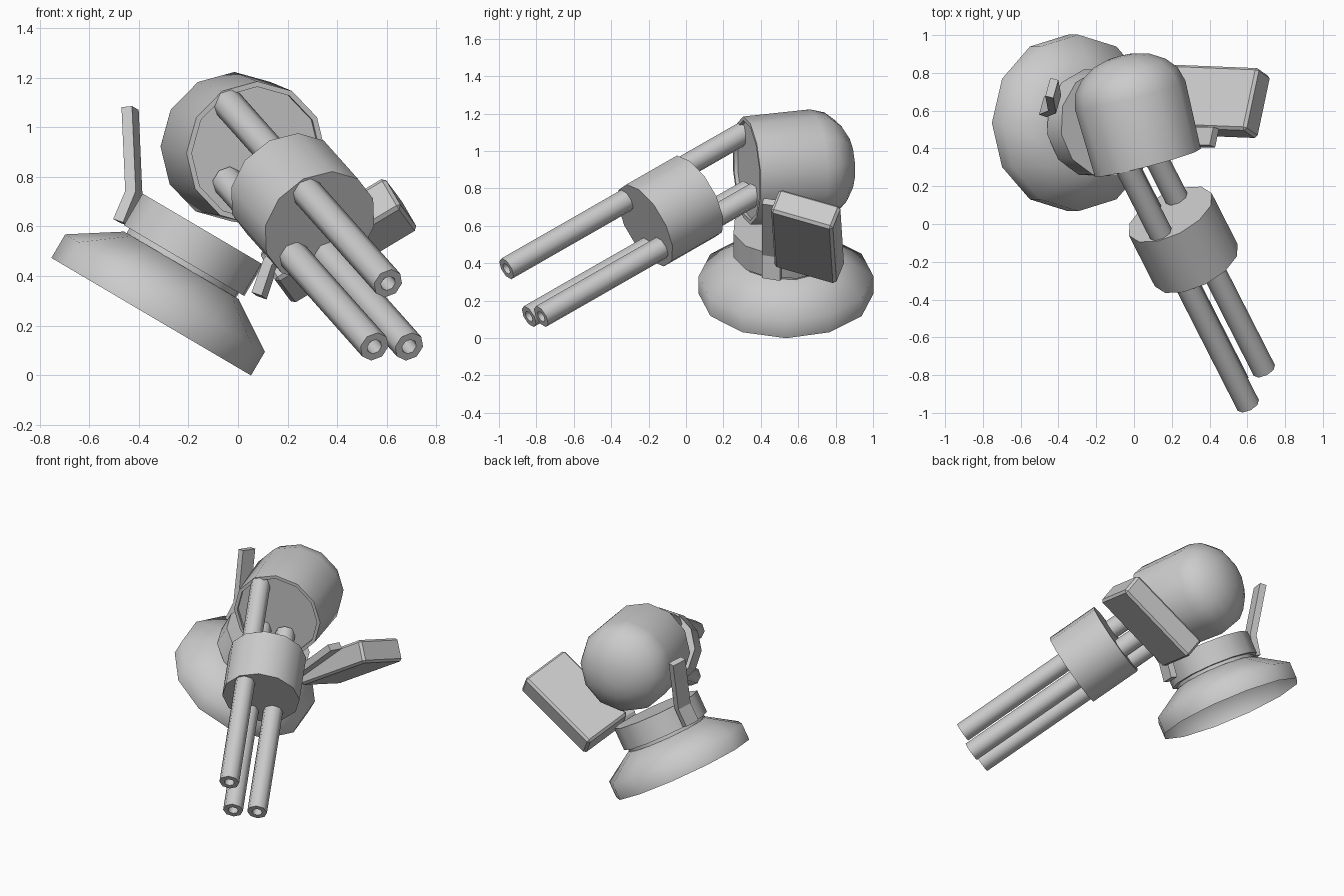
import bpy, bmesh, math
from mathutils import Vector, Matrix

if "Cube" in bpy.data.objects:
    bpy.data.objects.remove(bpy.data.objects["Cube"])


def make_object(name, bm, matrix=None, smooth=40):
    bmesh.ops.recalc_face_normals(bm, faces=bm.faces)
    mesh = bpy.data.meshes.new(name)
    bm.to_mesh(mesh)
    bm.free()
    ob = bpy.data.objects.new(name, mesh)
    bpy.context.collection.objects.link(ob)
    if matrix:
        ob.matrix_world = matrix
    if smooth:
        bpy.ops.object.select_all(action='DESELECT')
        ob.select_set(True)
        bpy.context.view_layer.objects.active = ob
        bpy.ops.object.shade_smooth_by_angle(angle=math.radians(smooth))
    return ob


def lathe(name, profile, sides, matrix, smooth=40):
    """Turn (radius, height) points round local z; radius 0 makes a pole."""
    bm = bmesh.new()
    rings = []
    for r, z in profile:
        n = sides if r > 0 else 1
        rings.append([bm.verts.new((r * math.cos(i * math.tau / sides),
                                    r * math.sin(i * math.tau / sides), z)) for i in range(n)])
    for a, b in zip(rings, rings[1:]):
        for i in range(sides):
            j = (i + 1) % sides
            quad = [a[i % len(a)], a[j % len(a)], b[j % len(b)], b[i % len(b)]]
            bm.faces.new(list(dict.fromkeys(quad)))
    return make_object(name, bm, matrix, smooth)


def along(origin, axis):
    return Matrix.Translation(origin) @ Vector(axis).to_track_quat('Z', 'Y').to_matrix().to_4x4()


def strap(name, points, width_dir, half_width, half_thick):
    """Flat bar swept along a bent path."""
    bm = bmesh.new()
    pts = [Vector(p) for p in points]
    w = Vector(width_dir).normalized()
    rows = []
    for i, p in enumerate(pts):
        t = pts[min(i + 1, len(pts) - 1)] - pts[max(i - 1, 0)]
        n = t.cross(w).normalized() * half_thick
        s = w * half_width
        rows.append([bm.verts.new(p + v) for v in (s + n, s - n, -s - n, -s + n)])
    for a, b in zip(rows, rows[1:]):
        for i in range(4):
            bm.faces.new((a[i], a[(i + 1) % 4], b[(i + 1) % 4], b[i]))
    bm.faces.new(rows[0])
    bm.faces.new(rows[-1])
    return make_object(name, bm, smooth=0)


# Tilted foot (open underneath) and turntable
base = Matrix.Translation((-0.35, 0.535, 0.236)) @ Matrix.Rotation(math.radians(30.5), 4, 'Y')
turned = base @ Matrix.Rotation(math.radians(-18), 4, 'Z')
lathe("base", [(0.467, 0), (0.467, 0.11), (0.268, 0.24), (0, 0.24)], 12, base, smooth=65)
lathe("neck", [(0.262, 0.235), (0.262, 0.28)], 12, turned)
lathe("turntable", [(0, 0.262), (0.288, 0.262), (0.288, 0.41), (0, 0.41)], 12, turned)

# Support arms
strap("left_arm", [(-0.47, 0.62, 0.615), (-0.42, 0.64, 0.735), (-0.435, 0.72, 1.075)],
      (0.27, 0.95, -0.155), 0.05, 0.022)
strap("right_arm", [(0.085, 0.46, 0.32), (0.13, 0.46, 0.45), (0.425, 0.46, 0.725)],
      (0.2, 0.96, -0.15), 0.05, 0.022)

# Ammunition box hung on the right arm
length = Vector((0.5, -0.02, 0.3)).normalized()
width = Vector((0.08, 0.31, -0.08))
width = (width - length * width.dot(length)).normalized()
frame = Matrix((length, width, length.cross(width))).transposed().to_4x4()
bm = bmesh.new()
bmesh.ops.create_cube(bm, size=1)
bmesh.ops.scale(bm, vec=(0.59, 0.35, 0.15), verts=bm.verts)
bmesh.ops.bevel(bm, geom=bm.edges[:], offset=0.015, segments=1, affect='EDGES')
make_object("ammo_box", bm, Matrix.Translation((0.405, 0.65, 0.542)) @ frame, smooth=0)

# Domed head with a recessed front plate
head_front = Vector((0.073, 0.325, 0.895))
head_dir = Vector((0.25, -0.96, -0.07)).normalized()
lathe("head", [(0, -0.02), (0.268, -0.02), (0.268, 0), (0.29, 0), (0.302, -0.37), (0.28, -0.45),
               (0.23, -0.51), (0.15, -0.56), (0.07, -0.58), (0, -0.585)],
      12, along(head_front, head_dir))

# Three hollow barrels running back into the head
gun_dir = Vector((0.405, -0.795, -0.455)).normalized()
tips = [(0.605, -0.96, 0.37), (0.55, -0.84, 0.115), (0.69, -0.775, 0.115)]
for i, tip in enumerate(tips):
    tip = Vector(tip)
    back = (tip - head_front).dot(head_dir) / gun_dir.dot(head_dir) + 0.03
    lathe(f"barrel_{i + 1}", [(0, -back), (0.063, -back), (0.063, 0), (0.032, 0), (0.032, -0.08), (0, -0.08)],
          8, along(tip, gun_dir), smooth=50)

# Collar round the barrels
lathe("barrel_collar", [(0, -0.168), (0.246, -0.168), (0.246, 0.172), (0, 0.172)],
      12, along((0.26, -0.082, 0.68), gun_dir))
